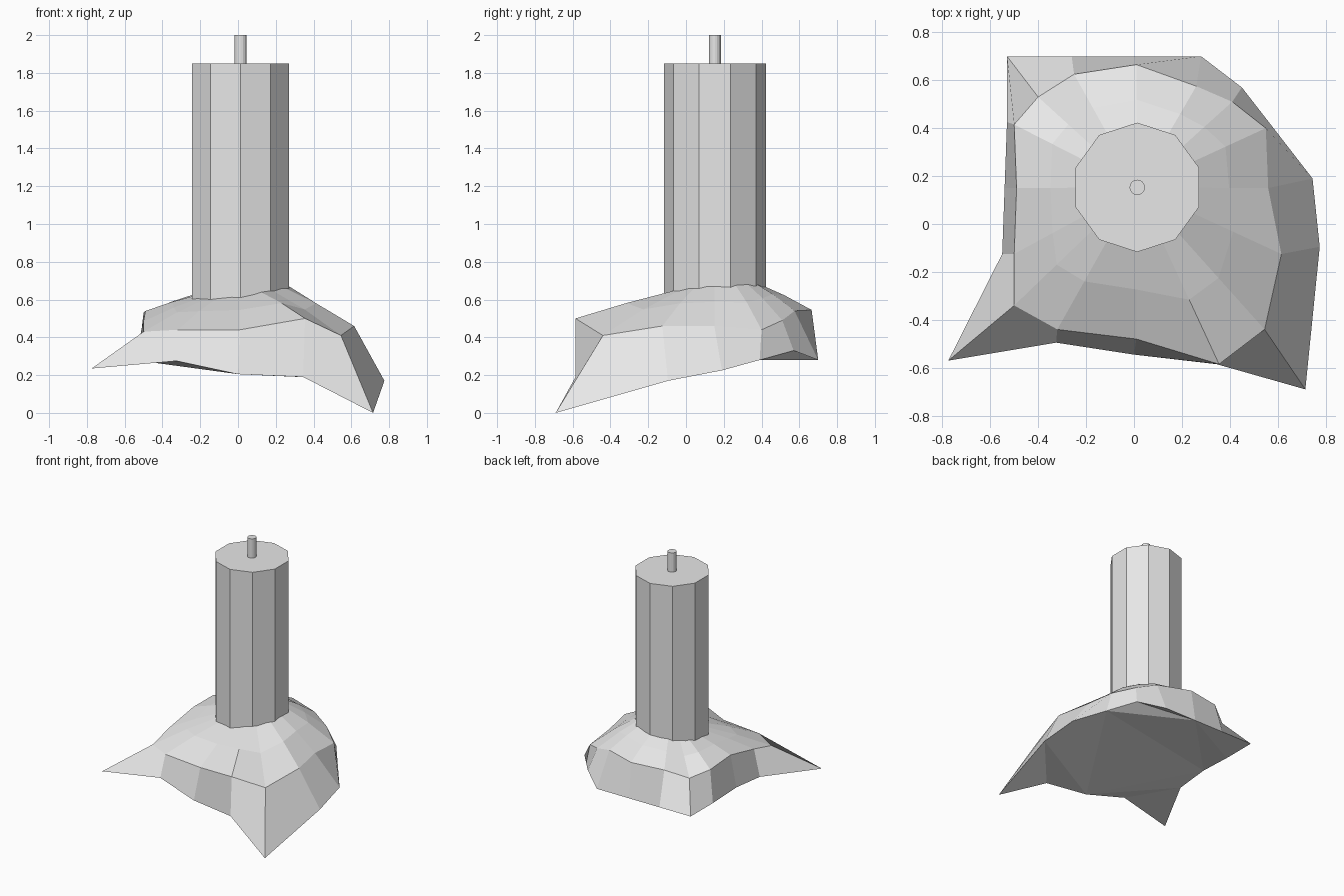
import bpy
import bmesh
import math
from mathutils import Vector

old_cube = bpy.data.objects.get("Cube")
if old_cube:
    bpy.data.objects.remove(old_cube, do_unlink=True)

CENTRE = Vector((0.0135, 0.153, 0))

grey = bpy.data.materials.new("plain grey")
grey.use_nodes = True
grey.diffuse_color = (0.8, 0.8, 0.8, 1)
grey.node_tree.nodes["Principled BSDF"].inputs["Base Color"].default_value = grey.diffuse_color


def add_object(name, bm):
    """Turn a bmesh into a flat shaded grey object."""
    bmesh.ops.recalc_face_normals(bm, faces=bm.faces)
    mesh = bpy.data.meshes.new(name)
    bm.to_mesh(mesh)
    bm.free()
    mesh.materials.append(grey)
    obj = bpy.data.objects.new(name, mesh)
    bpy.context.collection.objects.link(obj)
    return obj


def upright_prism(name, sides, radius, bottom, top):
    """Closed prism around the shared vertical axis, one corner towards +y."""
    bm = bmesh.new()
    bmesh.ops.create_cone(bm, cap_ends=True, segments=sides, radius1=radius,
                          radius2=radius, depth=top - bottom)
    turn = math.pi / 2
    for v in bm.verts:
        angle = math.atan2(v.co.y, v.co.x)
        # snap to whole steps counted from the +y corner
        step = math.tau / sides
        angle = turn + round((angle - turn) / step) * step
        v.co.x = CENTRE.x + radius * math.cos(angle)
        v.co.y = CENTRE.y + radius * math.sin(angle)
        v.co.z += (top + bottom) / 2
    return add_object(name, bm)


# Irregular lower edge, anticlockwise from the lowest front corner
rim = [
    (.715, -.69, 0), (.775, -.095, .17), (.745, .19, .225), (.59, .39, .28),
    (.45, .57, .33), (.28, .7, .28), (0, .7, .28), (-.26, .7, .28),
    (-.53, .7, .28), (-.53, .425, .28), (-.54, .15, .3), (-.55, -.125, .28),
    (-.775, -.57, .235), (-.325, -.495, .275), (0, -.545, .205), (.345, -.585, .19),
]

# Shoulder line where the side walls meet the dome
shoulder = [
    (.545, -.44, .41), (.615, -.125, .46), (.56, .15, .46), (.55, .4, .44),
    (.41, .51, .49), (.26, .575, .54), (.01, .665, .545), (-.25, .625, .54),
    (-.4, .53, .48), (-.5, .415, .53), (-.49, .15, .54), (-.5, -.125, .485),
    (-.5, -.34, .43), (-.32, -.44, .44), (.01, -.48, .44), (.355, -.585, .5),
]

# Dome rings follow from the shoulder, closing in under the column
crown, upper = [], []
for point in map(Vector, shoulder):
    out = point - CENTRE
    out.z = 0
    out.normalize()
    top = CENTRE + out * 0.22
    top.z = 0.66 + 0.15 * out.x * 0.22 + 0.13 * out.y * 0.22
    crown.append(top)
    middle = point.lerp(top, 0.5)
    middle.z = point.z + (top.z - point.z) * 0.55
    upper.append(middle)

bm = bmesh.new()
rings = [[bm.verts.new(p) for p in ring] for ring in (rim, shoulder, upper, crown)]
count = len(rim)
for low, high in zip(rings, rings[1:]):
    for i in range(count):
        j = (i + 1) % count
        bm.faces.new((low[i], low[j], high[j], high[i]))
# Close the underside and the hidden crown
caps = [bm.faces.new(rings[0]), bm.faces.new(rings[-1])]
bmesh.ops.triangulate(bm, faces=caps)
add_object("rough_base", bm)

# Ten sided column and the thin pin on top
upright_prism("column", 10, 0.27, 0.5, 1.85)
upright_prism("top_pin", 16, 0.032, 1.84, 2.0)
